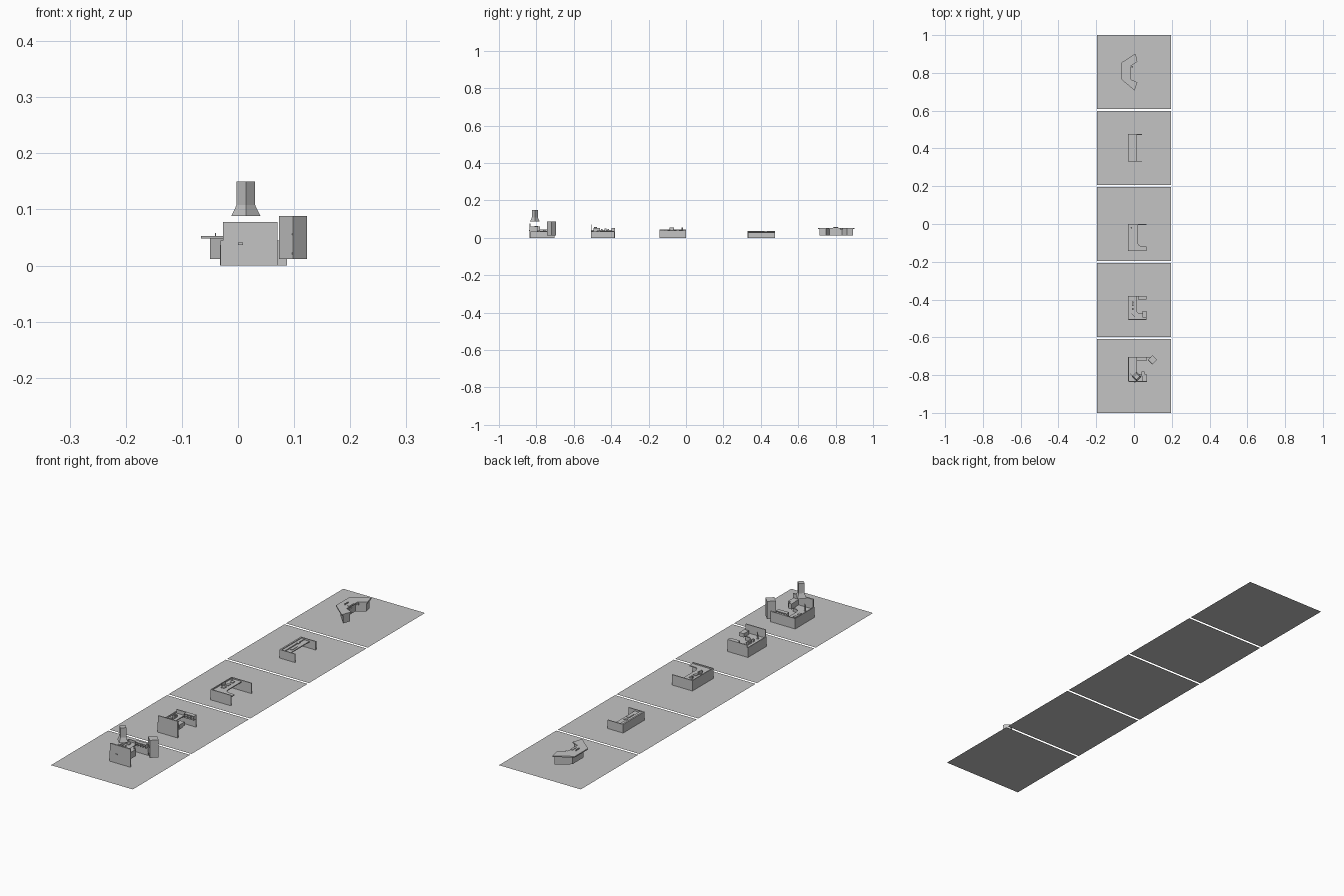
import bpy, bmesh, math
from mathutils import Matrix, Vector

if "Cube" in bpy.data.objects:
    bpy.data.objects.remove(bpy.data.objects["Cube"])

grey = bpy.data.materials.new("plain grey")
grey.diffuse_color = (0.55, 0.55, 0.55, 1)
grey.use_nodes = True
grey.node_tree.nodes["Principled BSDF"].inputs["Base Color"].default_value = grey.diffuse_color


def finish(name, bm):
    bmesh.ops.recalc_face_normals(bm, faces=bm.faces)
    me = bpy.data.meshes.new(name)
    bm.to_mesh(me)
    bm.free()
    me.materials.append(grey)
    ob = bpy.data.objects.new(name, me)
    bpy.context.collection.objects.link(ob)
    return ob


def box(name, x0, x1, y0, y1, z0, z1, rot=0):
    """Box from its extents, turned by rot degrees about its own centre."""
    bm = bmesh.new()
    bmesh.ops.create_cube(bm, size=1)
    bm.transform(Matrix.Translation(((x0 + x1) / 2, (y0 + y1) / 2, (z0 + z1) / 2))
                 @ Matrix.Rotation(math.radians(rot), 4, 'Z')
                 @ Matrix.Diagonal((x1 - x0, y1 - y0, z1 - z0, 1)))
    return finish(name, bm)


def slab(name, pts, z0, z1):
    """Outline in plan, raised from z0 to z1."""
    bm = bmesh.new()
    face = bm.faces.new([bm.verts.new((x, y, z0)) for x, y in pts])
    ext = bmesh.ops.extrude_face_region(bm, geom=[face])
    bmesh.ops.translate(bm, vec=(0, 0, z1 - z0),
                        verts=[v for v in ext['geom'] if isinstance(v, bmesh.types.BMVert)])
    if face.is_valid is False or len([f for f in bm.faces if len(f.verts) == len(pts)]) < 2:
        bm.faces.new([v for v in bm.verts][:len(pts)])
    return finish(name, bm)


def cup(name, x, y, z, r=0.005, h=0.008):
    bm = bmesh.new()
    bmesh.ops.create_cone(bm, cap_ends=True, segments=12, radius1=r, radius2=r, depth=h)
    bm.transform(Matrix.Translation((x, y, z + h / 2)))
    return finish(name, bm)


def screen(name, x, y, z, rot=0, w=0.024, h=0.014):
    """Desk monitor: foot and upright plate."""
    box(name + "_foot", x - .004, x + .004, y - .005, y + .005, z, z + .002, rot)
    box(name + "_plate", x - .001, x + .001, y - w / 2, y + w / 2, z + .002, z + h, rot)


def l_top(name, y0, y1, inner, wing, right, z):
    """L-shaped worktop with a rounded inner corner."""
    r = 0.022
    c = Vector((inner + r, wing + r))
    arc = [(c.x - r * math.cos(a), c.y - r * math.sin(a))
           for a in [i * math.pi / 12 for i in range(6, -1, -1)]]
    slab(name, [(-.028, y0), (right, y0), (right, wing)] + arc + [(inner, y1), (-.028, y1)],
         z - .004, z)


# Floor tiles
for i in range(5):
    bm = bmesh.new()
    bmesh.ops.create_grid(bm, x_segments=1, y_segments=1, size=0.196)
    bm.transform(Matrix.Translation((0, -0.804 + 0.402 * i, 0)))
    finish("floor_tile", bm)

# Angled desk: raised body and overhanging top
outer = [(-.066, .765), (.003, .706), (.018, .75), (-.015, .765),
         (-.015, .838), (.018, .86), (.008, .902), (-.066, .855)]
body = [(-.05, .772), (.003, .715), (.014, .748), (-.022, .768),
        (-.022, .834), (.014, .86), (.006, .893), (-.05, .848)]
slab("angled_desk_body", body, .012, .048)
slab("angled_desk_top", outer, .048, .053)
for y in (.755, .832):
    cup("angled_desk_cup", -.01, y, .045)
box("angled_desk_keyboard", -.026, -.016, .785, .815, .053, .055)
screen("angled_desk_screen", -.04, .80, .045, h=.013)
box("angled_desk_handle", -.022, -.019, .79, .81, .036, .039)

# Straight desk: three panels and an inset top
box("straight_desk_back_panel", -.032, -.025, .33, .476, 0, .037)
for y in (.33, .472):
    box("straight_desk_end_panel", -.025, .042, y, y + .004, 0, .037)
box("straight_desk_top", -.025, .012, .334, .472, .026, .030)
box("straight_desk_ledge", -.025, -.012, .334, .472, .030, .034)
box("straight_desk_tray", -.016, -.004, .42, .432, .034, .036)
box("straight_desk_keyboard", -.006, .004, .365, .40, .030, .032)

# Corner desk
box("corner_desk_back_panel", -.031, -.027, -.143, 0, 0, .045)
box("corner_desk_front_panel", -.027, .067, -.143, -.139, 0, .045)
box("corner_desk_rear_panel", -.027, .067, -.004, 0, 0, .045)
l_top("corner_desk_top", -.139, -.004, .02, -.118, .067, .04)
for y in (-.09, -.06, -.03):
    box("corner_desk_document", -.012, .002, y - .008, y + .008, .04, .043)
screen("corner_desk_screen", -.016, -.075, .04, h=.015)
cup("corner_desk_cup", -.014, -.02, .04, .004, .014)

# Desk with pigeonholes
box("shelf_desk_back_panel", -.031, -.027, -.508, -.38, 0, .042)
box("shelf_desk_front_panel", -.027, .067, -.508, -.504, 0, .072)
box("shelf_desk_rear_panel", -.027, .067, -.384, -.38, 0, .052)
l_top("shelf_desk_top", -.504, -.384, .012, -.475, .067, .036)
box("shelf_desk_cupboard", .045, .067, -.495, -.46, .036, .052)
for z in (.036, .044, .052):
    box("pigeonhole_shelf", .02, .067, -.399, -.384, z - .0015, z)
for i in range(4):
    x = .02 + i * .0152
    box("pigeonhole_divider", x, x + .0014, -.399, -.384, .034, .052)
for y in (-.42, -.435, -.455):
    box("shelf_desk_book", -.01, -.002, y, y + .009, .036, .05 - abs(y + .435) * .2)
screen("shelf_desk_screen", -.004, -.484, .036, 45, h=.022)

# Enclosed desk with tall front
box("tall_desk_back_panel", -.031, -.027, -.835, -.703, 0, .045)
box("tall_desk_front_panel", -.027, .07, -.837, -.831, 0, .078)
box("tall_desk_front_handle", .0, .009, -.84, -.837, .037, .041)
box("tall_desk_rear_panel", -.027, .087, -.707, -.703, 0, .045)
l_top("tall_desk_top", -.831, -.707, .012, -.795, .067, .036)
box("tall_desk_cupboard", .042, .067, -.831, -.795, .036, .06)
box("tall_desk_column", .04, .055, -.805, -.78, .036, .06)
for z in (.045, .052):
    box("tall_desk_shelf", .013, .065, -.725, -.707, z - .002, z)
for x in (.013, .025, .037, .049, .063):
    box("tall_desk_divider", x, x + .002, -.725, -.707, .036, .052)
for y in (-.735, -.765):
    box("tall_desk_document", -.02, -.008, y, y + .014, .036, .041)
screen("tall_desk_screen", -.012, -.80, .036, 45, h=.026)

# Diagonal cabinet with drawer lines
box("diagonal_cabinet", .0805, .1155, -.7365, -.7015, .012, .088, 45)
for z in (.02, .054):
    plate = box("cabinet_drawer_strip", -.001, .001, -.0165, .0165, z, z + .003)
    plate.location = (.0855, -.7315, 0)
    plate.rotation_euler.z = math.radians(45)

# Hood: flared skirt and square duct, turned 45 degrees
bm = bmesh.new()
rings = []
for z, r in ((.088, .026), (.108, .0165), (.15, .0165)):
    rings.append([bm.verts.new((.014 + r * math.cos(i * math.pi / 2),
                                -.808 + r * math.sin(i * math.pi / 2), z)) for i in range(4)])
for a, b in zip(rings, rings[1:]):
    for i in range(4):
        bm.faces.new((a[i], a[(i + 1) % 4], b[(i + 1) % 4], b[i]))
bm.faces.new(rings[0])
bm.faces.new(rings[-1])
finish("hood", bm)
